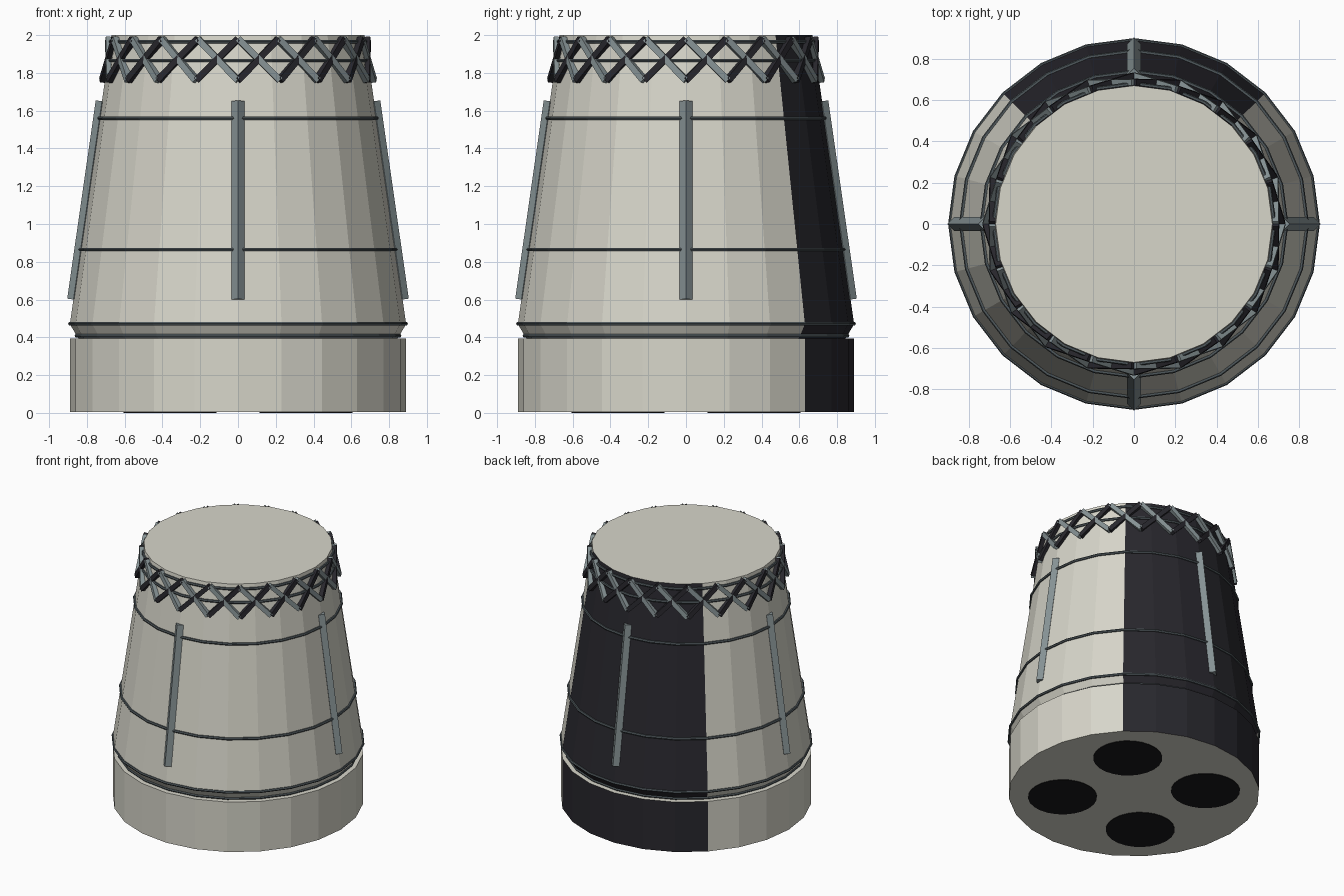
import bpy, bmesh
from math import sin, cos, pi, radians, atan2
from mathutils import Vector, Matrix

cube = bpy.data.objects.get("Cube")
if cube:
    bpy.data.objects.remove(cube, do_unlink=True)

SIDES = 24


def material(name, rgb):
    m = bpy.data.materials.new(name)
    m.use_nodes = True
    m.diffuse_color = (*rgb, 1)
    m.node_tree.nodes["Principled BSDF"].inputs["Base Color"].default_value = (*rgb, 1)
    return m


CREAM = material("cream", (0.68, 0.67, 0.59))
BLACK = material("charcoal", (0.021, 0.02, 0.026))
STEEL = material("blue_grey", (0.24, 0.29, 0.3))
PIPE = material("dark_grey", (0.08, 0.1, 0.11))
SOOT = material("soot", (0.009, 0.009, 0.01))


def finish(name, bm, *mats):
    bmesh.ops.recalc_face_normals(bm, faces=bm.faces)
    mesh = bpy.data.meshes.new(name)
    bm.to_mesh(mesh)
    bm.free()
    for m in mats:
        mesh.materials.append(m)
    ob = bpy.data.objects.new(name, mesh)
    bpy.context.collection.objects.link(ob)
    return ob


def shell(name, profile):
    """Closed faceted turning; the back quarter of its wall is charcoal."""
    bm = bmesh.new()
    loops = [[bm.verts.new((r * cos(2 * pi * i / SIDES), r * sin(2 * pi * i / SIDES), z))
              for i in range(SIDES)] for r, z in profile]
    for a, b in zip(loops, loops[1:]):
        for i in range(SIDES):
            j = (i + 1) % SIDES
            bm.faces.new((a[i], a[j], b[j], b[i]))
    bm.faces.new(loops[0])
    bm.faces.new(loops[-1])
    for f in bm.faces:
        c = f.calc_center_median()
        if len(f.verts) == 4 and c.y > abs(c.x):
            f.material_index = 1
    return finish(name, bm, CREAM, BLACK)


def ring(name, radius, z, tube):
    """Thin pipe running round the wall."""
    bpy.ops.mesh.primitive_torus_add(major_radius=radius, minor_radius=tube,
                                     major_segments=SIDES, minor_segments=6, location=(0, 0, z))
    ob = bpy.context.object
    ob.name = name
    ob.data.materials.append(PIPE)


def wall(z):
    """Radius of the tapered wall at a height."""
    return 0.89 - (z - 0.47) * 0.22 / 1.53


def on_wall(angle, z, out=0):
    r = wall(z) + out
    return Vector((r * cos(angle), r * sin(angle), z))


def add_bar(bm, a, b, width, depth, twist=0, index=0):
    """Square bar from a to b, its depth pointing away from the axis."""
    along = (b - a).normalized()
    mid = (a + b) / 2
    out = Vector((mid.x, mid.y, 0))
    out = (out - along * out.dot(along)).normalized()
    side = along.cross(out)
    frame = Matrix((side, out, along)).transposed().to_4x4()
    m = (Matrix.Translation(mid) @ frame @ Matrix.Rotation(twist, 4, 'Z')
         @ Matrix.Diagonal((width, depth, (b - a).length, 1)))
    made = bmesh.ops.create_cube(bm, size=1, matrix=m)
    for v in made["verts"]:
        for f in v.link_faces:
            f.material_index = index


# Hull
shell("base_drum", [(0.89, 0.004), (0.89, 0.395)])
shell("tapered_hull", [(0.84, 0.39), (0.855, 0.41), (0.89, 0.47), (0.67, 2.0)])

# Pipes round the hull
ring("groove_ring", 0.855, 0.408, 0.01)
ring("shoulder_ring", 0.89, 0.472, 0.01)
for name, z in (("lower_ring", 0.865), ("upper_ring", 1.56),
                ("truss_middle_ring", 1.865), ("truss_top_ring", 1.965)):
    ring(name, wall(z) + 0.004, z, 0.01)

# Ridged strakes on the four sides
for name, deg in (("left_strake", 0), ("back_strake", 90), ("right_strake", 180), ("front_strake", 270)):
    bm = bmesh.new()
    a = radians(deg)
    add_bar(bm, on_wall(a, 0.6), on_wall(a, 1.65), 0.047, 0.047, radians(45))
    finish(name, bm, STEEL)

# Crossed truss round the top
bm = bmesh.new()
step = 2 * pi / 20
for i in range(20):
    a = i * step
    add_bar(bm, on_wall(a, 1.76, 0.012), on_wall(a + step, 1.98, 0.012), 0.034, 0.034, 0, 0)
    add_bar(bm, on_wall(a + step, 1.76, 0.012), on_wall(a, 1.98, 0.012), 0.034, 0.034, 0, 1)
finish("crossed_truss", bm, BLACK, STEEL)

# Nozzle openings underneath
for sx, lr in ((1, "left"), (-1, "right")):
    for sy, fb in ((-1, "front"), (1, "back")):
        bpy.ops.mesh.primitive_cylinder_add(vertices=SIDES, radius=0.245, depth=0.006,
                                            location=(sx * 0.36, sy * 0.36, 0.003))
        ob = bpy.context.object
        ob.name = f"{fb}_{lr}_nozzle"
        ob.data.materials.append(SOOT)
